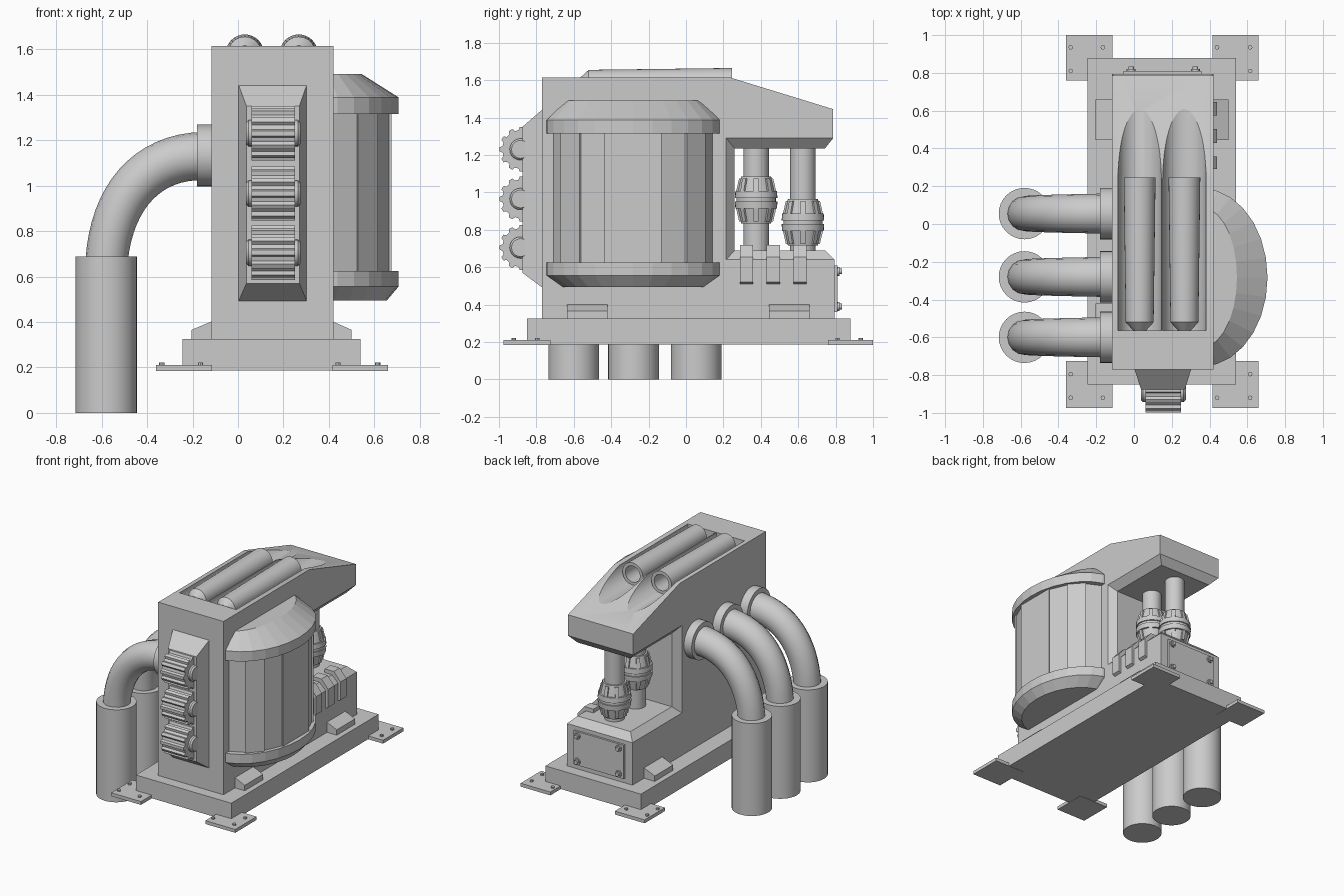
import bpy, bmesh
from math import sin, cos, pi, radians

if "Cube" in bpy.data.objects:
    bpy.data.objects.remove(bpy.data.objects["Cube"])


def loft(name, rings, smooth=False):
    """Skin a list of equally long point rings, with both ends capped."""
    bm = bmesh.new()
    rows = [[bm.verts.new(p) for p in ring] for ring in rings]
    n = len(rows[0])
    for a, b in zip(rows, rows[1:]):
        for i in range(n):
            j = (i + 1) % n
            bm.faces.new((a[i], a[j], b[j], b[i]))
    bm.faces.new(rows[0])
    bm.faces.new(rows[-1])
    bmesh.ops.remove_doubles(bm, verts=bm.verts, dist=1e-5)
    bmesh.ops.recalc_face_normals(bm, faces=bm.faces)
    me = bpy.data.meshes.new(name)
    bm.to_mesh(me)
    bm.free()
    ob = bpy.data.objects.new(name, me)
    bpy.context.collection.objects.link(ob)
    if smooth:
        activate(ob)
        bpy.ops.object.shade_smooth_by_angle(angle=radians(35))
    return ob


def activate(ob):
    bpy.ops.object.select_all(action='DESELECT')
    ob.select_set(True)
    bpy.context.view_layer.objects.active = ob


def box(name, x0, x1, y0, y1, z0, z1):
    return loft(name, [[(x0, y0, z), (x1, y0, z), (x1, y1, z), (x0, y1, z)] for z in (z0, z1)])


def lathe(name, centre, axis, profile, sides=32, smooth=True):
    """Revolve (distance along axis, radius) pairs about an axis through centre."""
    k = 'xyz'.index(axis)
    rings = []
    for h, r in profile:
        ring = []
        for i in range(sides):
            t = 2 * pi * i / sides
            p = list(centre)
            p[k] += h
            p[(k + 1) % 3] += r * cos(t)
            p[(k + 2) % 3] += r * sin(t)
            ring.append(p)
        rings.append(ring)
    return loft(name, rings, smooth)


# base plate, corner feet and their bolts
box("base_plate", -.245, .54, -.85, .88, .187, .325)
for x0, x1, bolt_xs in ((-.36, -.115, (-.335, -.165)), (.415, .66, (.44, .615))):
    for y0, y1, bolt_ys in ((-.975, -.725, (-.92, -.795)), (.76, 1.0, (.935, .81))):
        box("foot", x0, x1, y0, y1, .185, .21)
        for bx in bolt_xs:
            for by in bolt_ys:
                lathe("foot_bolt", (bx, by, .2), 'z', [(0, .012), (.022, .012)], 8)

# wedge blocks on the base beside the body
for inner, outer in ((-.11, -.205), (.41, .5)):
    for y0, y1 in ((-.635, -.42), (.445, .66)):
        loft("side_wedge", [[(inner, y, .32), (inner, y, .405), (outer, y, .365), (outer, y, .32)]
                            for y in (y0, y1)])

# main body: C-shaped profile whose opening is chamfered towards both sides
shell = [(-.77, .32), (-.77, 1.613), (.24, 1.613), (.787, 1.445), (.787, 1.29)]
outer = shell + [(.787, 1.29), (.215, 1.29), (.215, .64), (.795, .64), (.795, .64), (.795, .32)]
inner = shell + [(.743, 1.235), (.26, 1.235), (.26, .69), (.745, .69), (.795, .64), (.795, .32)]
body = loft("main_body", [[(x, y, z) for y, z in prof] for x, prof in
                          ((-.117, outer), (-.065, inner), (.37, inner), (.42, outer))])

# troughs cut in the roof, with an open tube lying in each
for x in (.03, .267):
    cutter = lathe("trough_cutter", (x, 0, 1.615), 'y', [(-.565, .115), (.95, .115)], 48)
    cutter.hide_render = True
    mod = body.modifiers.new("trough", 'BOOLEAN')
    mod.operation, mod.solver, mod.object = 'DIFFERENCE', 'EXACT', cutter
    activate(body)
    bpy.ops.object.modifier_apply(modifier=mod.name)
    bpy.data.objects.remove(cutter)
    lathe("roof_tube", (x, 0, 1.581), 'y',
          [(-.563, .035), (-.52, .074), (.245, .084), (.245, .06), (.08, .06)])
activate(body)
bpy.ops.object.shade_smooth_by_angle(angle=radians(20))

# front roller housing
loft("roller_housing", [[(x0, y, z0), (x1, y, z0), (x1, y, z1), (x0, y, z1)]
                        for y, x0, x1, z0, z1 in ((-.76, 0, .305, .485, 1.45),
                                                  (-.875, .037, .27, .57, 1.35))])
# toothed rollers with hubs
for z in (1.23, .965, .705):
    gear = []
    for i in range(12):
        for da, r in ((-.17, .104), (-.09, .12), (.09, .12), (.17, .104)):
            t = 2 * pi * i / 12 + da
            gear.append((-.878 + r * cos(t), z + r * sin(t)))
    loft("toothed_roller", [[(x, a, b) for a, b in gear] for x in (.06, .25)])
    lathe("roller_hub", (.155, -.885, z), 'x',
          [(-.119, .048), (-.108, .058), (.108, .058), (.119, .048)], 20)


# half-sunk drum on the right: rings are ellipses
def oval(a, b, z, angles):
    return [(.36 + a * cos(t), -.283 + b * sin(t), z) for t in angles]


rim = [2 * pi * i / 28 for i in range(28)]
loft("drum_top", [oval(.347, .471, 1.315, rim), oval(.347, .471, 1.388, rim),
                  oval(.185, .37, 1.49, rim)])
loft("drum_bottom", [oval(.295, .385, .495, rim), oval(.347, .471, .556, rim),
                     oval(.347, .471, .625, rim)])
corners = [-20] + list(range(20, 341, 20))
rings = []
for z in (.6, 1.33):
    ring = []
    for a0, a1 in zip(corners, corners[1:]):
        mid = (a0 + a1) / 2
        s = .97 if (min(mid, 360 - mid) // 20) % 2 else 1
        ring += oval(.335 * s, .447 * s, z, (radians(a0), radians(a1)))
    rings.append(ring)
loft("drum_panels", rings)

# left pipes: wall collar, bent pipe and standing sleeve
for y in (.055, -.28, -.6):
    lathe("pipe_collar", (0, y, 1.132), 'x', [(-.18, .136), (-.1, .136)])
    lathe("pipe_sleeve", (-.58, y, 0), 'z', [(0, .136), (.687, .136)])
    cu = bpy.data.curves.new("bent_pipe", 'CURVE')
    cu.dimensions = '3D'
    cu.bevel_depth, cu.bevel_resolution, cu.resolution_u = .1, 6, 16
    cu.use_fill_caps = True
    sp = cu.splines.new('BEZIER')
    sp.bezier_points.add(1)
    for p, co, left, right, r in zip(
            sp.bezier_points,
            ((-.15, y, 1.13), (-.578, y, .67)),
            ((-.1, y, 1.13), (-.555, y, .95)),
            ((-.4, y, 1.13), (-.59, y, .5)),
            (1.06, .93)):
        p.handle_left_type = p.handle_right_type = 'FREE'
        p.co, p.handle_left, p.handle_right, p.radius = co, left, right, r
    bpy.context.collection.objects.link(bpy.data.objects.new("bent_pipe", cu))

# rear columns with clamped, ribbed couplings
half = [(.01, .105), (.01, .114), (.047, .111), (.047, .098), (.125, .08), (.125, .06)]
coupling = [(-h, r) for h, r in reversed(half)] + half
for y, z in ((.375, .96), (.625, .84)):
    lathe("column", (.15, y, 0), 'z', [(.66, .068), (1.25, .068)])
    lathe("coupling", (.15, y, z), 'z', coupling)
    for i in range(8):
        for s in (-1, 1):
            rib = loft("coupling_rib", [[(r0, -.013, h), (r1, -.013, h), (r1, .013, h), (r0, .013, h)]
                                        for h, r0, r1 in ((s * .046, .08, .107), (s * .115, .065, .091))])
            rib.location = (.15, y, z)
            rib.rotation_euler.z = i * pi / 4

# clips folded over the right edge of the lower box
clip = [(.40, .5), (.44, .52), (.44, .655), (.385, .718), (.31, .718), (.31, .66), (.40, .62)]
for y0, y1 in ((.29, .358), (.43, .502), (.575, .645)):
    loft("edge_clip", [[(x, y, z) for x, z in clip] for y in (y0, y1)])

# bolted rear cover plate
box("rear_cover", -.055, .357, .78, .81, .36, .61)
for x in (-.015, .325):
    for z in (.39, .578):
        lathe("cover_bolt", (x, .8, z), 'y', [(0, .024), (.02, .024), (.02, .015), (.033, .015)], 12)
